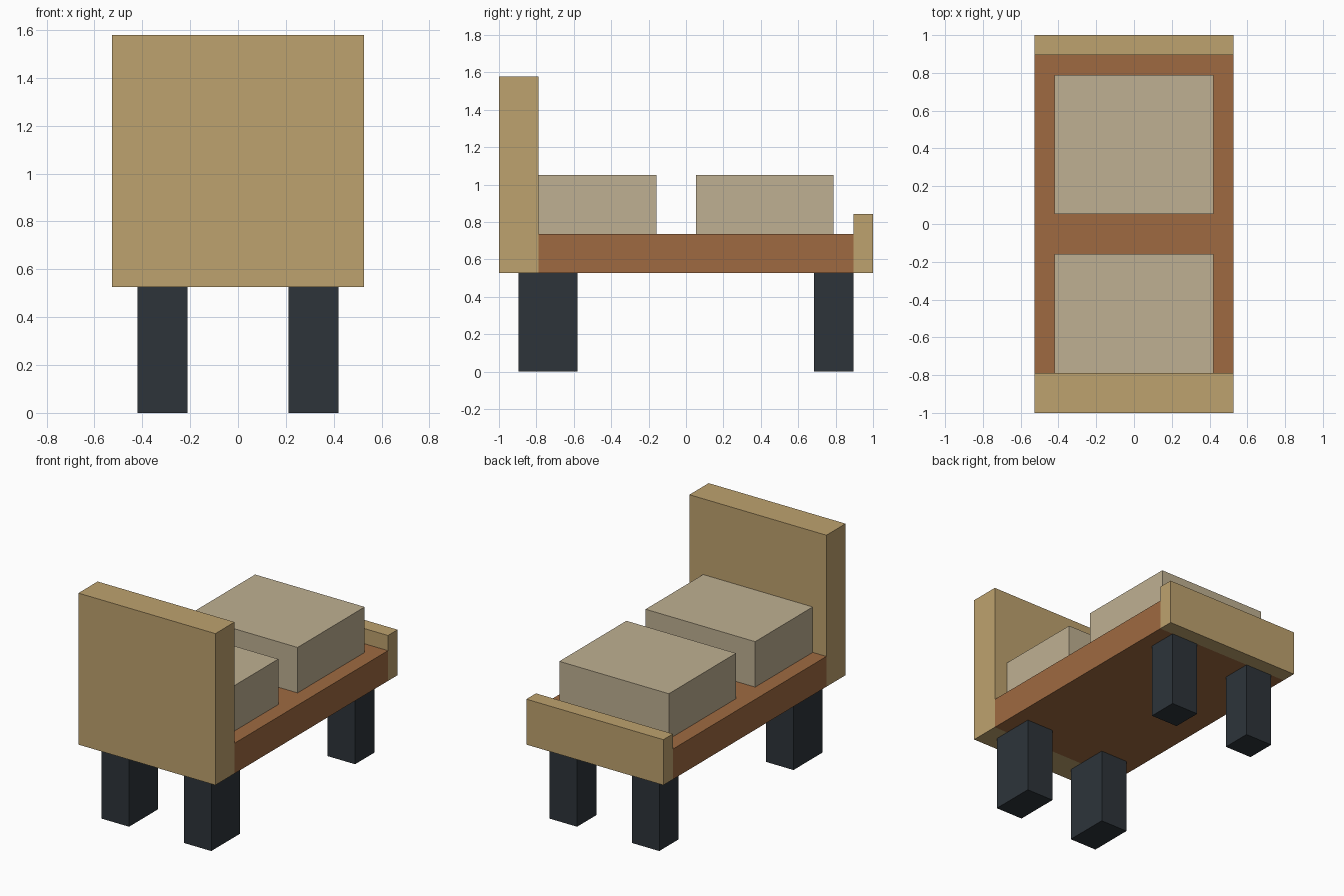
import bpy

cube = bpy.data.objects.get("Cube")
if cube:
    bpy.data.objects.remove(cube, do_unlink=True)

U = 2 / 19  # building module: the bed is 19 modules long


def make_material(name, hex_code):
    """Flat material from an sRGB hex code, stored as linear values."""
    srgb = [c / 255 for c in bytes.fromhex(hex_code)]
    color = [((c + 0.055) / 1.055) ** 2.4 for c in srgb] + [1]
    mat = bpy.data.materials.new(name)
    mat.use_nodes = True
    mat.diffuse_color = color
    mat.node_tree.nodes["Principled BSDF"].inputs["Base Color"].default_value = color
    return mat


pale_wood = make_material("pale wood", "BEA26E")
brown_wood = make_material("brown wood", "9F6A41")
linen = make_material("linen", "BFB092")
dark_metal = make_material("dark metal", "2D343A")


def box(name, mat, x, y, z):
    """Box spanning the given (low, high) ranges, in modules."""
    spans = (x, y, z)
    bpy.ops.mesh.primitive_cube_add(size=1, location=[(a + b) / 2 * U for a, b in spans])
    obj = bpy.context.object
    obj.name = obj.data.name = name
    obj.scale = [(b - a) * U for a, b in spans]
    bpy.ops.object.transform_apply(location=False, rotation=False, scale=True)
    obj.data.materials.append(mat)
    return obj


# End boards and the deck between them
full, inner = (-5, 5), (-4, 4)
box("headboard", pale_wood, full, (-9.5, -7.5), (5, 15))
box("footboard", pale_wood, full, (8.5, 9.5), (5, 8))
box("deck", brown_wood, full, (-7.5, 8.5), (5, 7))

# Cushions
box("front_cushion", linen, inner, (-7.5, -1.5), (7, 10))
box("back_cushion", linen, inner, (0.5, 7.5), (7, 10))

# Legs, thicker under the headboard
for end, y in (("front", (-8.5, -5.5)), ("back", (6.5, 8.5))):
    for side, x in (("left", (2, 4)), ("right", (-4, -2))):
        box(f"{end}_{side}_leg", dark_metal, x, y, (0, 5))
